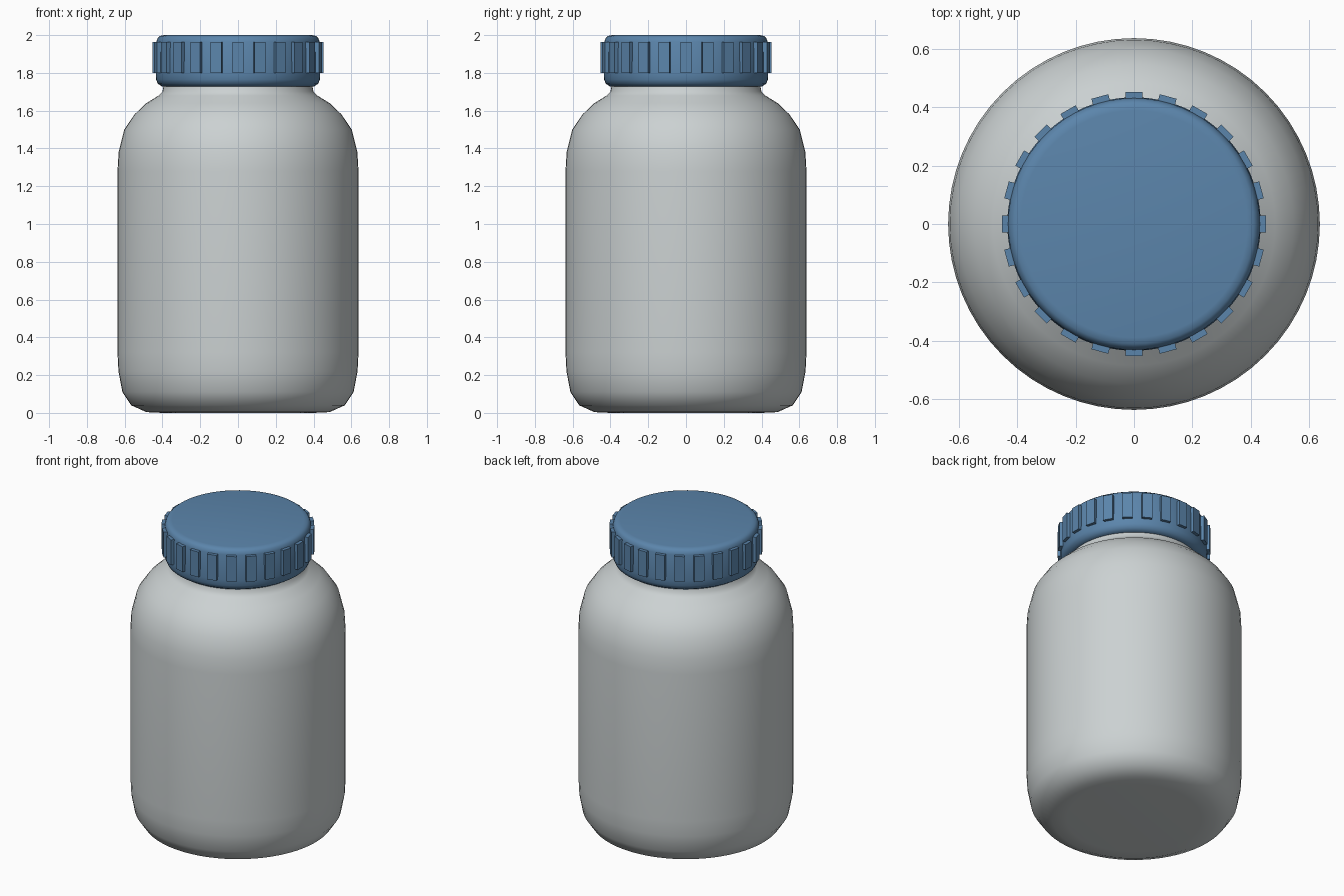
import bpy, bmesh, math
from mathutils import Matrix, Vector

if "Cube" in bpy.data.objects:
    bpy.data.objects.remove(bpy.data.objects["Cube"])


def material(name, rgb):
    m = bpy.data.materials.new(name)
    m.diffuse_color = (*rgb, 1)
    m.use_nodes = True
    m.node_tree.nodes["Principled BSDF"].inputs["Base Color"].default_value = m.diffuse_color
    return m


grey = material("pale grey plastic", (0.60, 0.64, 0.645))
blue = material("blue plastic", (0.105, 0.235, 0.41))


def finish(name, bm, mat):
    bmesh.ops.recalc_face_normals(bm, faces=bm.faces)
    mesh = bpy.data.meshes.new(name)
    bm.to_mesh(mesh)
    bm.free()
    mesh.materials.append(mat)
    obj = bpy.data.objects.new(name, mesh)
    bpy.context.collection.objects.link(obj)
    return obj


def lathe(name, profile, mat, angle, steps=64):
    """Turn (radius, height) points around z and cap both ends."""
    bm = bmesh.new()
    rings = [[bm.verts.new((r * math.cos(2 * math.pi * i / steps),
                            r * math.sin(2 * math.pi * i / steps), z))
              for i in range(steps)] for r, z in profile]
    for low, high in zip(rings, rings[1:]):
        for i in range(steps):
            j = (i + 1) % steps
            bm.faces.new((low[i], low[j], high[j], high[i]))
    bm.faces.new(rings[0][::-1])
    bm.faces.new(rings[-1])
    obj = finish(name, bm, mat)
    bpy.ops.object.select_all(action='DESELECT')
    obj.select_set(True)
    bpy.context.view_layer.objects.active = obj
    bpy.ops.object.shade_smooth_by_angle(angle=math.radians(angle))
    return obj


# Bottle body with rounded base, shoulder and neck
lathe("bottle", [
    (0.40, 0.0), (0.485, 0.004), (0.565, 0.04), (0.612, 0.11), (0.633, 0.22),
    (0.638, 0.32), (0.638, 1.28), (0.632, 1.38), (0.602, 1.50), (0.548, 1.58),
    (0.485, 1.64), (0.42, 1.68), (0.40, 1.70), (0.392, 1.74), (0.39, 1.80),
], grey, 50)

# Screw cap with softened rims
lathe("cap", [
    (0.385, 1.728), (0.402, 1.728), (0.424, 1.742), (0.434, 1.765),
    (0.435, 1.80), (0.432, 1.965), (0.425, 1.985), (0.412, 1.996), (0.39, 2.0),
], blue, 50)

# Grip ribs around the cap
bm = bmesh.new()
for i in range(24):
    place = (Matrix.Rotation(math.tau * i / 24, 4, 'Z')
             @ Matrix.Translation(Vector((0.436, 0, 1.882)))
             @ Matrix.Diagonal((0.034, 0.06, 0.165, 1)))
    bmesh.ops.create_cube(bm, size=1, matrix=place)
finish("cap_ribs", bm, blue)
